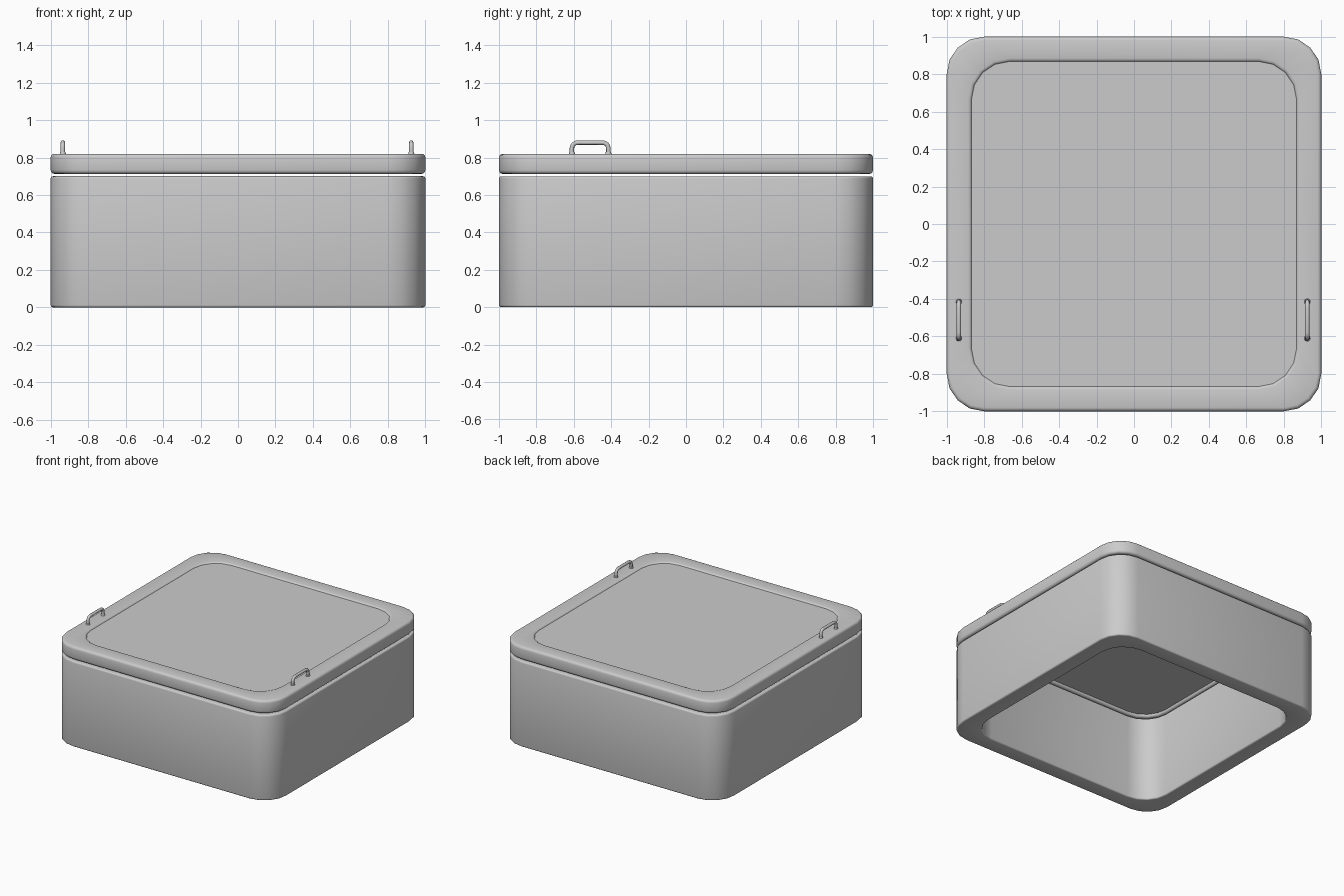
import bpy
import bmesh
import math
from mathutils import Vector

cube = bpy.data.objects.get("Cube")
if cube:
    bpy.data.objects.remove(cube, do_unlink=True)

grey = bpy.data.materials.new("plain_grey")
grey.use_nodes = True
grey.diffuse_color = (0.6, 0.6, 0.6, 1)
grey.node_tree.nodes["Principled BSDF"].inputs["Base Color"].default_value = (0.6, 0.6, 0.6, 1)

OUTER, INNER, RADIUS, STEPS = 1.0, 0.865, 0.2, 4


def rounded_square(half, radius):
    """Outline of a square with rounded corners, counter-clockwise."""
    points = []
    for corner in range(4):
        mid = math.pi / 4 + corner * math.pi / 2
        centre = Vector((math.cos(mid), math.sin(mid))) * (half - radius) * math.sqrt(2)
        for step in range(STEPS + 1):
            a = (corner + step / STEPS) * math.pi / 2
            points.append(centre + Vector((math.cos(a), math.sin(a))) * radius)
    return points


def finish(name, bm, angle=50):
    bmesh.ops.recalc_face_normals(bm, faces=bm.faces)
    mesh = bpy.data.meshes.new(name)
    bm.to_mesh(mesh)
    bm.free()
    obj = bpy.data.objects.new(name, mesh)
    bpy.context.collection.objects.link(obj)
    mesh.materials.append(grey)
    bpy.ops.object.select_all(action="DESELECT")
    obj.select_set(True)
    bpy.context.view_layer.objects.active = obj
    bpy.ops.object.shade_smooth_by_angle(angle=math.radians(angle))
    return obj


def frame(name, low, high, bevel):
    """Hollow rounded-square frame with softened edges."""
    profile = []
    # Walk round the wall section, rounding each of its four corners
    corners = [(OUTER, low, -1, 1, -90), (OUTER, high, -1, -1, 0),
               (INNER, high, 1, -1, 90), (INNER, low, 1, 1, 180)]
    for half, z, sx, sz, start in corners:
        for step in range(4):
            a = math.radians(start + step * 30)
            profile.append((half + bevel * (sx + math.cos(a)),
                            z + bevel * (sz + math.sin(a))))
    bm = bmesh.new()
    loops = []
    for half, z in profile:
        # Corner radius follows small insets so that the bevel is even
        base = OUTER if half > (OUTER + INNER) / 2 else INNER
        outline = rounded_square(half, RADIUS + half - base)
        loops.append([bm.verts.new((p.x, p.y, z)) for p in outline])
    for i, loop in enumerate(loops):
        after = loops[(i + 1) % len(loops)]
        for j in range(len(loop)):
            k = (j + 1) % len(loop)
            bm.faces.new((loop[j], loop[k], after[k], after[j]))
    return finish(name, bm)


def slab(name, half, low, high):
    bm = bmesh.new()
    outline = rounded_square(half, RADIUS)
    face = bm.faces.new([bm.verts.new((p.x, p.y, low)) for p in outline])
    top = bmesh.ops.extrude_face_region(bm, geom=[face], use_keep_orig=True)["geom"]
    bmesh.ops.translate(bm, vec=(0, 0, high - low),
                        verts=[v for v in top if isinstance(v, bmesh.types.BMVert)])
    return finish(name, bm, 30)


def handle(name, x):
    """Bent tube grip with a small foot under each leg."""
    near, far, top, bend = -0.61, -0.415, 0.88, 0.03
    path = [(near, 0.81)]
    for centre, start in ((near + bend, 180), (far - bend, 90)):
        for step in range(5):
            a = math.radians(start - step * 22.5)
            path.append((centre + bend * math.cos(a), top - bend + bend * math.sin(a)))
    path.append((far, 0.81))
    bm = bmesh.new()
    rings = []
    for i, (y, z) in enumerate(path):
        ahead, behind = path[min(i + 1, len(path) - 1)], path[max(i - 1, 0)]
        along = Vector((0, ahead[0] - behind[0], ahead[1] - behind[1])).normalized()
        side = Vector((1, 0, 0))
        up = along.cross(side)
        rings.append([bm.verts.new(Vector((x, y, z)) + 0.012 *
                      (side * math.cos(t * math.pi / 4) + up * math.sin(t * math.pi / 4)))
                      for t in range(8)])
    for a, b in zip(rings, rings[1:]):
        for j in range(8):
            k = (j + 1) % 8
            bm.faces.new((a[j], a[k], b[k], b[j]))
    for end in (rings[0], rings[-1]):
        bm.faces.new(end)
    # Feet
    for y in (near, far):
        foot = bmesh.ops.create_cone(bm, cap_ends=True, segments=12, radius1=0.018,
                                     radius2=0.014, depth=0.02)
        bmesh.ops.translate(bm, verts=foot["verts"], vec=(x, y, 0.82))
    return finish(name, bm)


# Wall, rim and cover panel
frame("base_wall", 0, 0.7, 0.012)
frame("top_rim", 0.713, 0.82, 0.02)
slab("cover_panel", INNER + 0.003, 0.735, 0.81)

# Grab handles
handle("right_handle", -0.935)
handle("left_handle", 0.925)
